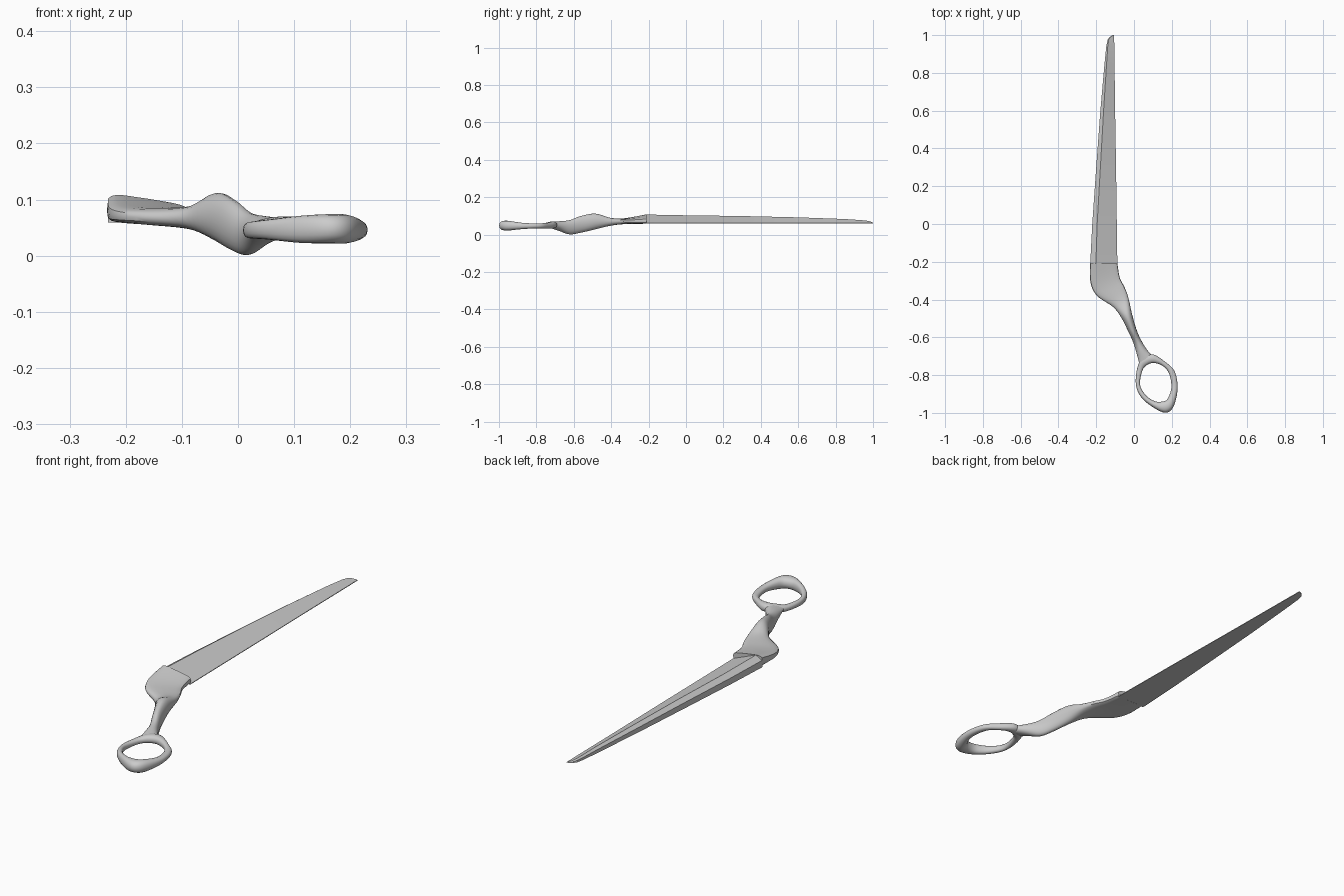
import bpy, bmesh, math
from mathutils import Vector


def spline(rows, steps, closed):
    """Catmull-Rom resampling of rows of numbers."""
    n = len(rows)
    get = (lambda i: rows[i % n]) if closed else (lambda i: rows[min(max(i, 0), n - 1)])
    out = []
    for i in range(n if closed else n - 1):
        a, b, c, d = get(i - 1), get(i), get(i + 1), get(i + 2)
        for k in range(steps):
            t = k / steps
            out.append([0.5 * (2 * q + (r - p) * t + (2 * p - 5 * q + 4 * r - s) * t * t
                               + (3 * q - p - 3 * r + s) * t ** 3)
                        for p, q, r, s in zip(a, b, c, d)])
    if not closed:
        out.append(list(rows[-1]))
    return out


def section(lx, ly, rx, ry, zb, ztl, ztr, power, sides=20):
    """Rounded cross-section between a left and a right point."""
    pts = []
    for k in range(sides):
        a = math.tau * k / sides
        c, s = math.cos(a), math.sin(a)
        u = math.copysign(abs(c) ** power, c)
        v = math.copysign(abs(s) ** power, s)
        f = (u + 1) / 2
        top = ztl + (ztr - ztl) * f
        pts.append(Vector((lx + (rx - lx) * f, ly + (ry - ly) * f,
                           (zb + top) / 2 + v * (top - zb) / 2)))
    return pts


def loft(name, sections, closed=False, angle=40):
    bm = bmesh.new()
    rings = [[bm.verts.new(p) for p in s] for s in sections]
    m = len(rings[0])
    for i in range(len(rings) if closed else len(rings) - 1):
        a, b = rings[i], rings[(i + 1) % len(rings)]
        for k in range(m):
            bm.faces.new((a[k], a[(k + 1) % m], b[(k + 1) % m], b[k]))
    if not closed:
        bm.faces.new(rings[0])
        bm.faces.new(rings[-1])
    bmesh.ops.recalc_face_normals(bm, faces=bm.faces)
    mesh = bpy.data.meshes.new(name)
    bm.to_mesh(mesh)
    bm.free()
    obj = bpy.data.objects.new(name, mesh)
    bpy.context.collection.objects.link(obj)
    bpy.ops.object.select_all(action='DESELECT')
    obj.select_set(True)
    bpy.context.view_layer.objects.active = obj
    bpy.ops.object.shade_smooth_by_angle(angle=math.radians(angle))
    return obj


# Blade: flat underside, thick spine on the left, cutting edge on the right
# y, spine x, edge x, ridge inset, ridge height
blade = [(-0.215, -0.232, -0.088, 0.030, 0.107), (0.0, -0.221, -0.091, 0.026, 0.103),
         (0.3, -0.200, -0.095, 0.022, 0.099), (0.6, -0.178, -0.100, 0.017, 0.092),
         (0.85, -0.156, -0.103, 0.011, 0.083), (0.94, -0.147, -0.104, 0.008, 0.077),
         (0.975, -0.140, -0.105, 0.006, 0.073), (0.99, -0.130, -0.105, 0.005, 0.068),
         (1.0, -0.112, -0.105, 0.003, 0.063)]
loft("blade", [[Vector((l, y, 0.059)), Vector((l, y, 0.059 + (h - 0.059) * 0.65)),
                Vector((l + inset, y, h)), Vector((r, y, 0.061)), Vector((r, y, 0.058))]
               for y, l, r, inset, h in blade], angle=15)

# Shank: broad heel behind the blade, sweeping into a twisted narrow neck
shank = [(-0.233, -0.21, -0.088, -0.21, 0.058, 0.113, 0.090, 0.45),
         (-0.230, -0.31, -0.075, -0.285, 0.057, 0.093, 0.085, 0.55),
         (-0.196, -0.38, -0.050, -0.335, 0.054, 0.085, 0.086, 0.70),
         (-0.110, -0.44, -0.030, -0.39, 0.046, 0.088, 0.092, 0.85),
         (-0.065, -0.50, -0.012, -0.47, 0.028, 0.110, 0.114, 1.0),
         (-0.030, -0.57, 0.012, -0.555, 0.010, 0.098, 0.100, 1.0),
         (-0.003, -0.63, 0.038, -0.615, 0.001, 0.074, 0.080, 1.0),
         (0.015, -0.69, 0.072, -0.67, 0.020, 0.070, 0.072, 1.0),
         (0.028, -0.74, 0.118, -0.72, 0.036, 0.066, 0.068, 1.0)]
loft("shank", [section(*row) for row in spline(shank, 5, False)])

# Finger ring: outer x, y, inner x, y, bottom z, top z
ring = [(0.018, -0.76, 0.045, -0.775, 0.033, 0.060), (0.010, -0.85, 0.032, -0.85, 0.031, 0.060),
        (0.040, -0.92, 0.063, -0.907, 0.029, 0.064), (0.110, -0.976, 0.110, -0.938, 0.023, 0.071),
        (0.170, -0.999, 0.150, -0.940, 0.022, 0.074), (0.210, -0.965, 0.177, -0.926, 0.022, 0.073),
        (0.231, -0.87, 0.198, -0.865, 0.030, 0.062), (0.215, -0.78, 0.185, -0.79, 0.033, 0.060),
        (0.165, -0.73, 0.150, -0.75, 0.033, 0.063), (0.100, -0.69, 0.105, -0.736, 0.033, 0.070),
        (0.045, -0.71, 0.070, -0.746, 0.033, 0.068)]
loft("finger_ring", [section(*row, row[5], 0.9, sides=16)
                     for row in spline(ring, 5, True)], closed=True, angle=60)
